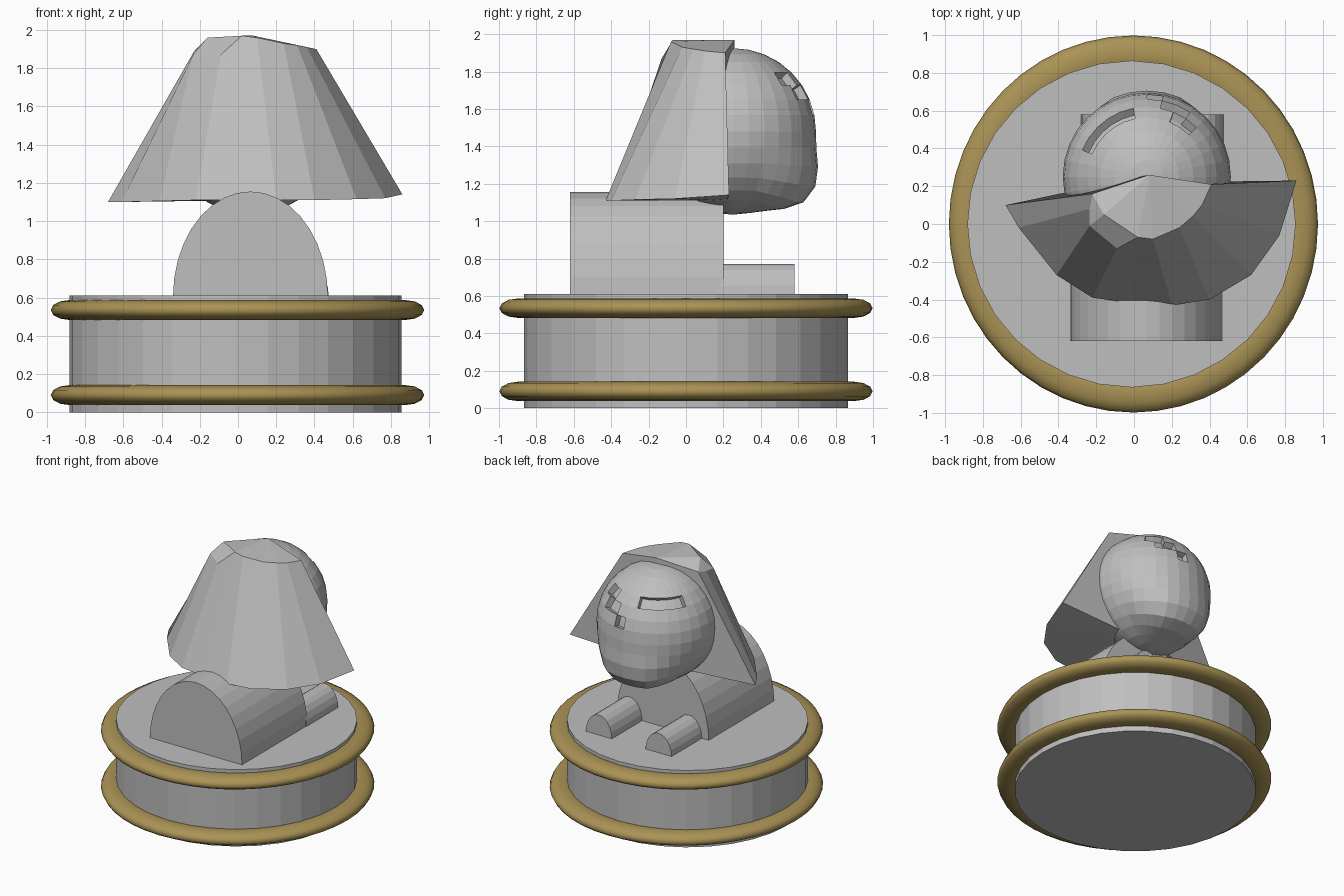
import bpy, bmesh, math
from mathutils import Vector

if "Cube" in bpy.data.objects:
    bpy.data.objects.remove(bpy.data.objects["Cube"])


def material(name, rgb):
    m = bpy.data.materials.new(name)
    m.diffuse_color = (*rgb, 1)
    m.use_nodes = True
    m.node_tree.nodes["Principled BSDF"].inputs["Base Color"].default_value = m.diffuse_color
    return m


STONE = material("grey stone", (0.52, 0.52, 0.52))
GOLD = material("dull gold", (0.40, 0.29, 0.09))


def finish(name, bm, mat):
    bmesh.ops.recalc_face_normals(bm, faces=bm.faces[:])
    me = bpy.data.meshes.new(name)
    bm.to_mesh(me)
    bm.free()
    me.materials.append(mat)
    ob = bpy.data.objects.new(name, me)
    bpy.context.collection.objects.link(ob)
    return ob


# Half-ellipse arch extruded along y
def arch(name, cx, half_w, z0, height, y0, y1, n):
    bm = bmesh.new()
    rings = []
    for y in (y0, y1):
        rings.append([bm.verts.new((cx + half_w * math.cos(math.pi * i / n), y,
                                    z0 + height * math.sin(math.pi * i / n)))
                      for i in range(n + 1)])
    a, b = rings
    for i in range(n + 1):
        j = (i + 1) % (n + 1)
        bm.faces.new((a[i], a[j], b[j], b[i]))
    bm.faces.new(a)
    bm.faces.new(b)
    return finish(name, bm, STONE)


# Flattened ring around the pedestal
def ring(name, z):
    bm = bmesh.new()
    seg, minor = 48, 12
    grid = []
    for i in range(seg):
        t = 2 * math.pi * i / seg
        row = []
        for j in range(minor):
            p = 2 * math.pi * j / minor
            r = 0.895 + 0.1 * math.cos(p)
            row.append(bm.verts.new((-0.003 + 0.982 * r * math.cos(t),
                                     r * 1.003 * math.sin(t),
                                     z + 0.052 * math.sin(p))))
        grid.append(row)
    for i in range(seg):
        for j in range(minor):
            a, b = grid[i], grid[(i + 1) % seg]
            k = (j + 1) % minor
            bm.faces.new((a[j], b[j], b[k], a[k]))
    ob = finish(name, bm, GOLD)
    for p in ob.data.polygons:
        p.use_smooth = True


# Pedestal
bm = bmesh.new()
bmesh.ops.create_cone(bm, cap_ends=True, segments=32, radius1=0.865, radius2=0.865, depth=0.61)
for v in bm.verts:
    v.co = Vector((v.co.x * 1.005 - 0.013, v.co.y, v.co.z + 0.305))
finish("pedestal", bm, STONE)
ring("lower_ring", 0.09)
ring("upper_ring", 0.535)

# Body and paws
arch("body", 0.065, 0.405, 0.605, 0.55, -0.62, 0.2, 18)
arch("left_paw", -0.165, 0.115, 0.605, 0.16, 0.18, 0.58, 10)
arch("right_paw", 0.36, 0.115, 0.605, 0.165, 0.18, 0.58, 10)

# Head: faceted ball with a fuller jaw and sunken eyes
R = 0.445
bm = bmesh.new()
bmesh.ops.create_uvsphere(bm, u_segments=32, v_segments=16, radius=R)


def angles(co):
    return (math.degrees(math.atan2(co.y, co.x)),
            math.degrees(math.asin(max(-1, min(1, co.z / co.length)))))


eyes = {"left": [], "right": []}
for f in bm.faces:
    az, lat = angles(f.calc_center_median())
    if 101 < az < 160 and 33 < lat < 45:
        eyes["left"].append(f)
    # the right eye slants upward away from the nose
    if 45 < az < 90 and abs(lat - (17 + (90 - az) * 0.55)) < 8:
        eyes["right"].append(f)
for faces in eyes.values():
    if faces:
        bmesh.ops.inset_region(bm, faces=faces, thickness=0.004, depth=-0.045,
                               use_even_offset=False)
for v in bm.verts:
    az, lat = angles(v.co)
    front = max(0, 1 - abs(az - 90) / 70)
    low = max(0, 1 - abs(lat + 40) / 32)
    v.co *= 1 + 0.24 * min(1, front * 1.5) * low
    v.co.z = max(v.co.z, -0.45)
    v.co += Vector((0.068, 0.25, 1.48))
finish("head", bm, STONE)

# Headdress: half cone with a chipped top
bottom = [(-.68, .10, 1.10), (-.61, -.02, 1.10), (-.41, -.27, 1.105), (-.22, -.39, 1.11),
          (0, -.42, 1.11), (.2, -.43, 1.11), (.4, -.40, 1.11), (.62, -.27, 1.115),
          (.77, -.06, 1.12), (.86, .23, 1.14)]
top = [(-.22, .16, 1.90), (-.235, .08, 1.88), (-.235, -.01, 1.87), (-.09, -.13, 1.87),
       (.02, -.07, 1.97), (.10, -.08, 1.96), (.24, -.02, 1.93), (.31, .04, 1.92),
       (.36, .10, 1.91), (.41, .21, 1.90)]
bm = bmesh.new()
b = [bm.verts.new(p) for p in bottom]
t = [bm.verts.new(p) for p in top]
chip = bm.verts.new((-.16, .05, 1.96))
ct = bm.verts.new((.08, .26, 1.97))
cb = bm.verts.new((.08, .22, 1.11))
for i in range(9):
    bm.faces.new((b[i], b[i + 1], t[i + 1], t[i]))
    bm.faces.new((b[i + 1], b[i], cb))
for i in range(4, 9):
    bm.faces.new((t[i], t[i + 1], ct))
for f in ((t[0], t[1], chip), (t[1], t[2], chip), (t[2], t[3], t[4], chip),
          (t[0], chip, ct), (chip, t[4], ct),
          (b[0], t[0], ct, cb), (cb, ct, t[9], b[9])):
    bm.faces.new(f)
finish("headdress", bm, STONE)
